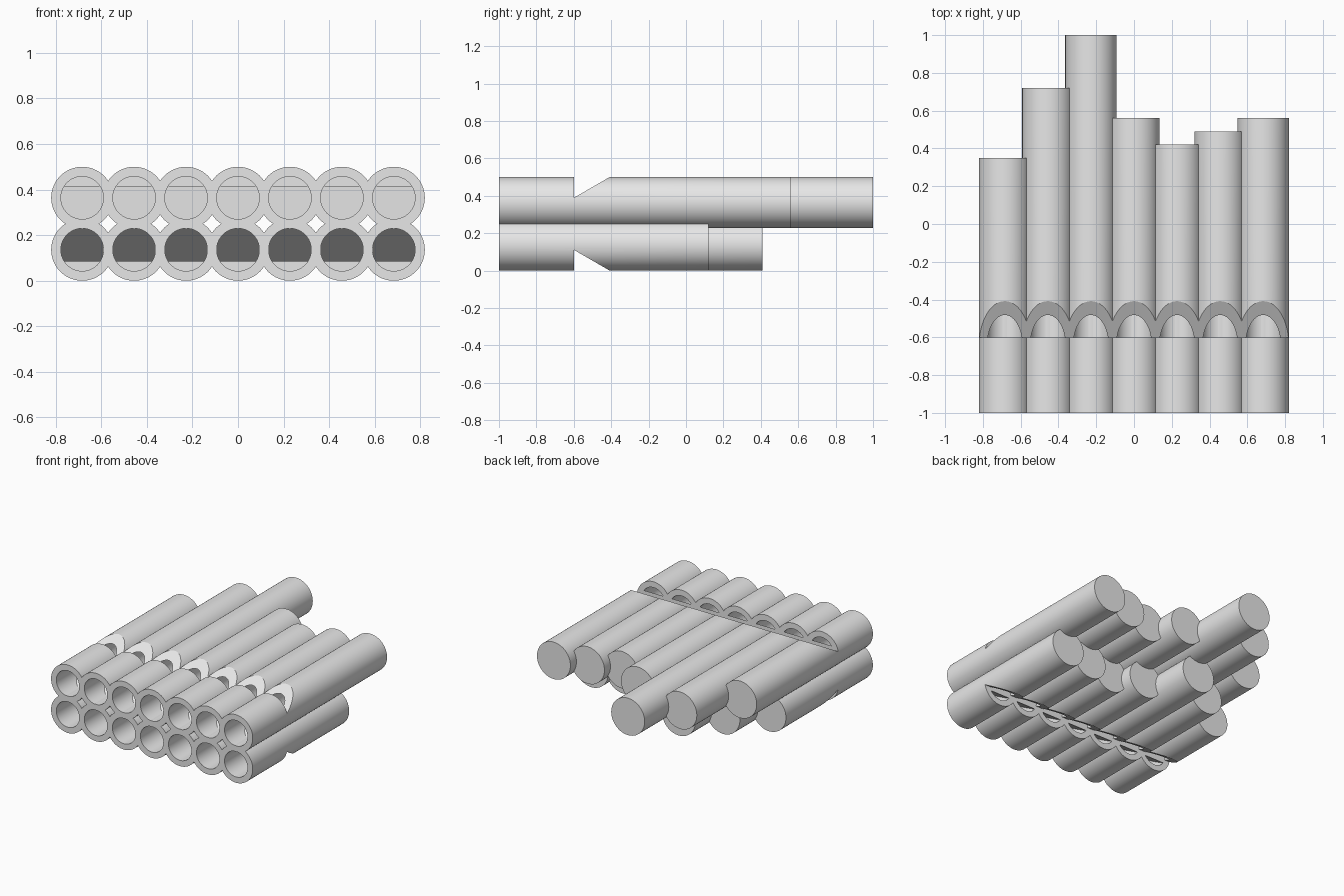
import bpy, bmesh, math
from mathutils import Matrix, Vector

cube = bpy.data.objects.get("Cube")
if cube:
    bpy.data.objects.remove(cube, do_unlink=True)

SPACING = 0.228      # distance between pipe axes
RADIUS = 0.136
BORE = 0.0935
FRONT = -1.0
LIP = -0.6           # where each mouth opening starts
SLOPE = 0.579        # shared by mouth ramp and air ramp
ROWS = {
    "upper": (1, 0.364, [0.35, 0.72, 1.0, 0.56, 0.42, 0.49, 0.56]),
    "lower": (-1, 0.136, [0.01, 0.22, 0.41, 0.12, 0.03, 0.08, 0.12]),
}

grey = bpy.data.materials.new("plain grey")
grey.use_nodes = True
colour = (0.8, 0.8, 0.8, 1)
grey.diffuse_color = colour
grey.node_tree.nodes["Principled BSDF"].inputs["Base Color"].default_value = colour


def add_object(name, bm):
    bmesh.ops.recalc_face_normals(bm, faces=bm.faces)
    mesh = bpy.data.meshes.new(name)
    bm.to_mesh(mesh)
    bm.free()
    mesh.materials.append(grey)
    obj = bpy.data.objects.new(name, mesh)
    bpy.context.scene.collection.objects.link(obj)
    return obj


def rod(x, z, y0, y1, radius):
    """Closed cylinder running along y."""
    bm = bmesh.new()
    place = Matrix.Translation((x, (y0 + y1) / 2, z)) @ Matrix.Rotation(math.pi / 2, 4, "X")
    bmesh.ops.create_cone(bm, cap_ends=True, segments=64, radius1=radius,
                          radius2=radius, depth=y1 - y0, matrix=place)
    return bm


def mouth_cutter(side, z):
    """Triangular prism across a whole row."""
    low, high = 0.025, 0.2
    profile = [(LIP, low), (LIP, high), (LIP + (high - low) / SLOPE, high)]
    bm = bmesh.new()
    face = bm.faces.new([bm.verts.new((-1, y, z + side * h)) for y, h in profile])
    new = bmesh.ops.extrude_face_region(bm, geom=[face])["geom"]
    bmesh.ops.translate(bm, vec=(2, 0, 0),
                        verts=[v for v in new if isinstance(v, bmesh.types.BMVert)])
    return add_object("mouth_cutter", bm)


def carve(obj, cutters):
    """Subtract the cutters and keep the result as plain mesh."""
    for cutter in cutters:
        mod = obj.modifiers.new("carve", "BOOLEAN")
        mod.operation = "DIFFERENCE"
        mod.solver = "EXACT"
        mod.object = cutter
    bpy.context.view_layer.update()
    graph = bpy.context.evaluated_depsgraph_get()
    mesh = bpy.data.meshes.new_from_object(obj.evaluated_get(graph))
    obj.modifiers.clear()
    obj.data = mesh


parts = []
for row, (side, z, ends) in ROWS.items():
    mouth = mouth_cutter(side, z)
    for i, end in enumerate(ends):
        x = (i - 3) * SPACING

        # hollow pipe, closed at the back
        pipe = add_object(f"{row}_pipe_{i + 1}", rod(x, z, FRONT, end, RADIUS))
        bore = add_object("bore_cutter", rod(x, z, FRONT - 0.1, end - 0.04, BORE))
        carve(pipe, [bore, mouth])
        bpy.data.objects.remove(bore, do_unlink=True)

        # sloping block that guides air towards the mouth
        bm = rod(x, z, -0.87, LIP, BORE + 0.002)
        bmesh.ops.bisect_plane(
            bm, geom=bm.verts[:] + bm.edges[:] + bm.faces[:],
            plane_co=(x, LIP, z + side * 0.052),
            plane_no=Vector((0, -SLOPE, side)), clear_outer=True)
        bmesh.ops.holes_fill(bm, edges=[e for e in bm.edges if e.is_boundary])
        block = add_object(f"{row}_air_block_{i + 1}", bm)
        parts += [pipe, block]
    bpy.data.objects.remove(mouth, do_unlink=True)

# smooth round walls, crisp rims
bpy.ops.object.select_all(action="DESELECT")
for obj in parts:
    obj.select_set(True)
bpy.context.view_layer.objects.active = parts[0]
bpy.ops.object.shade_smooth_by_angle(angle=math.radians(25))
